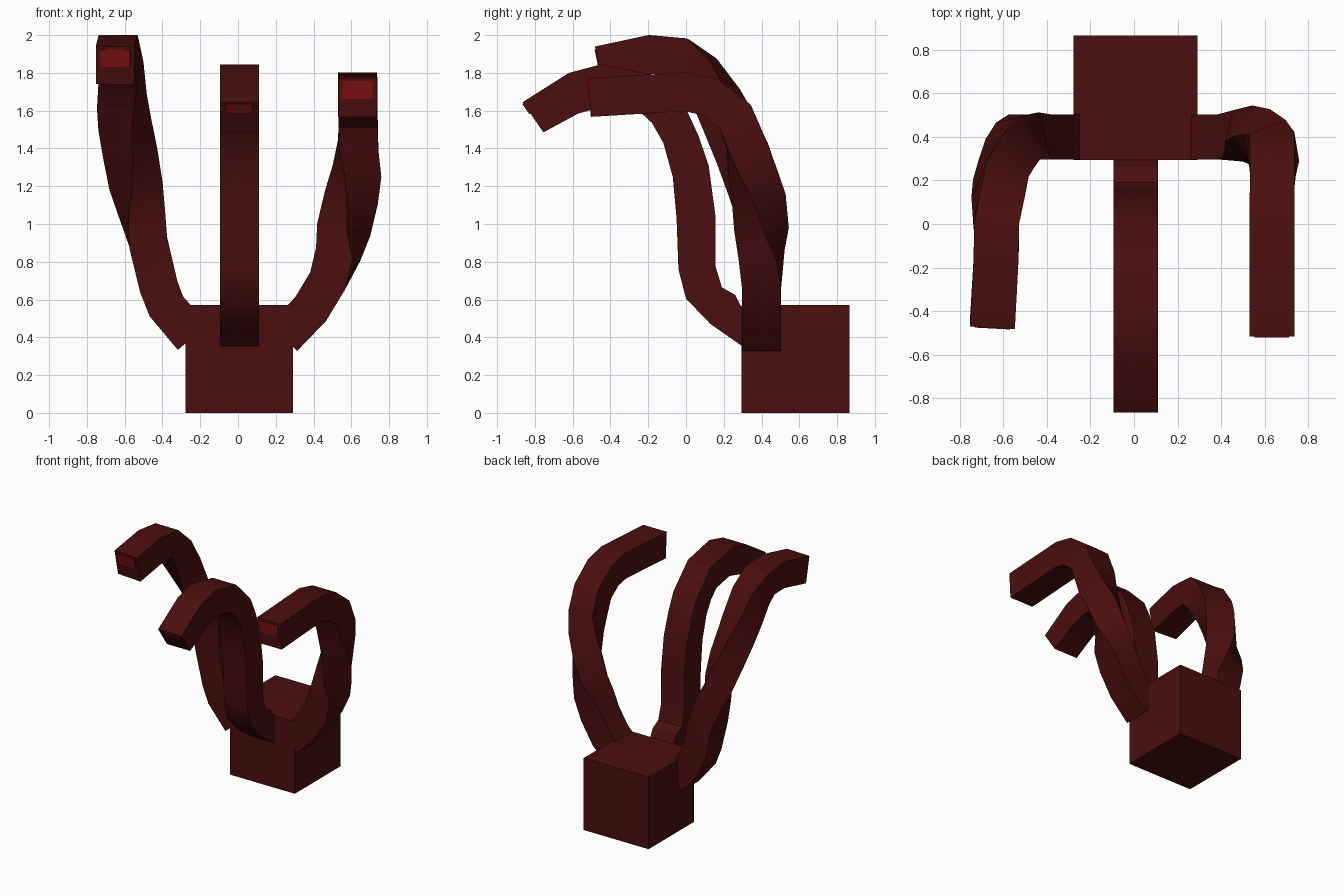
import bpy, bmesh, math
from mathutils import Vector, Matrix

if "Cube" in bpy.data.objects:
    bpy.data.objects.remove(bpy.data.objects["Cube"])

def material(name, rgb):
    m = bpy.data.materials.new(name)
    m.diffuse_color = (*rgb, 1)
    m.use_nodes = True
    m.node_tree.nodes["Principled BSDF"].inputs["Base Color"].default_value = m.diffuse_color
    return m

BODY = material("dark maroon", (0.07, 0.0045, 0.0045))
LENS = material("bright red", (0.2, 0.005, 0.006))
HALF = 0.103  # half width of the arms

def make_object(name, bm, mat, smooth=False):
    bmesh.ops.recalc_face_normals(bm, faces=bm.faces)
    me = bpy.data.meshes.new(name)
    bm.to_mesh(me)
    bm.free()
    me.materials.append(mat)
    ob = bpy.data.objects.new(name, me)
    bpy.context.collection.objects.link(ob)
    if smooth:
        bpy.ops.object.select_all(action='DESELECT')
        ob.select_set(True)
        bpy.context.view_layer.objects.active = ob
        bpy.ops.object.shade_smooth_by_angle(angle=math.radians(30))
    return ob

def loft(name, rings, mat, smooth=True):
    """Skin a row of four-cornered rings and cap both ends."""
    bm = bmesh.new()
    rows = [[bm.verts.new(p) for p in r] for r in rings]
    for a, b in zip(rows, rows[1:]):
        for i in range(4):
            j = (i + 1) % 4
            bm.faces.new((a[i], a[j], b[j], b[i]))
    bm.faces.new(rows[0])
    bm.faces.new(rows[-1])
    return make_object(name, bm, mat, smooth)

def lens(name, centre, t, up, half_h, lo, hi, half_w=0.08):
    """Thin plate on an arm tip; lo and hi run from -1 (bottom) to 1 (top)."""
    side = Vector((1, 0, 0))
    side = (side - t * side.dot(t)).normalized()
    corners = [(-half_w, lo), (half_w, lo), (half_w, hi), (-half_w, hi)]
    rings = [[centre + t * d + side * w + up * (half_h * h) for w, h in corners]
             for d in (-0.002, 0.007)]
    loft(name, rings, LENS, False)

def side_arm(name, path):
    """Square tube along (x, y, z, roll in degrees)."""
    pts = [Vector(p[:3]) for p in path]
    rings = []
    for i, p in enumerate(pts):
        d0 = (p - pts[max(i - 1, 0)]).normalized()
        d1 = (pts[min(i + 1, len(pts) - 1)] - p).normalized()
        t = (d0 + d1).normalized()
        u = Vector((1, 0, 0))
        u = (u - t * u.dot(t)).normalized()
        v = t.cross(u)
        rot = Matrix.Rotation(math.radians(path[i][3]), 3, t)
        ru, rv = rot @ u, rot @ v
        rings.append([p + (ru * a + rv * b) * HALF
                      for a, b in ((-1, -1), (1, -1), (1, 1), (-1, 1))])
    loft(name, rings, BODY)
    lens(name + "_lens", pts[-1], t, v, HALF, -0.08, 0.84)

# Base cube
bm = bmesh.new()
bmesh.ops.create_cube(bm, size=0.57, matrix=Matrix.Translation((0.007, 0.58, 0.285)))
make_object("base_block", bm, BODY)

# Middle arm: (y, z) of the lower and upper edge at each joint
joints = [((0.32, 0.34), (0.32, 0.55)), ((0.295, 0.355), (0.293, 0.56)),
          ((0.13, 0.47), (0.26, 0.625)), ((0, 0.605), (0.19, 0.665)),
          ((-0.04, 0.76), (0.155, 0.78)), ((-0.05, 1.03), (0.155, 1.05)),
          ((-0.07, 1.25), (0.12, 1.31)), ((-0.12, 1.43), (0.065, 1.47)),
          ((-0.18, 1.535), (0, 1.61)), ((-0.25, 1.6), (-0.18, 1.79)),
          ((-0.41, 1.63), (-0.45, 1.845)), ((-0.57, 1.585), (-0.62, 1.80)),
          ((-0.755, 1.485), (-0.865, 1.645))]
X0, X1 = -0.095, 0.11
loft("middle_arm", [[Vector((X0, *lo)), Vector((X1, *lo)), Vector((X1, *hi)), Vector((X0, *hi))]
                    for lo, hi in joints], BODY)
bottom, top = (Vector((0.005, *p)) for p in joints[-1])
up = (top - bottom).normalized()
lens("middle_arm_lens", (top + bottom) / 2, up.cross(Vector((1, 0, 0))) * -1
     if up.cross(Vector((1, 0, 0))).y > 0 else up.cross(Vector((1, 0, 0))),
     up, (top - bottom).length / 2, 0.25, 0.92, 0.073)

# Side arms
side_arm("left_arm", [
    (-0.24, 0.4, 0.40, 0), (-0.38, 0.4, 0.565, 0), (-0.42, 0.4, 0.67, 0),
    (-0.475, 0.4, 0.9, 0), (-0.51, 0.39, 1.06, 15), (-0.54, 0.36, 1.2, 35),
    (-0.57, 0.30, 1.37, 50), (-0.60, 0.23, 1.53, 60), (-0.615, 0.17, 1.65, 70),
    (-0.62, 0.07, 1.80, 80), (-0.63, -0.03, 1.885, 90), (-0.635, -0.19, 1.897, 90),
    (-0.65, -0.455, 1.84, 90)])
side_arm("right_arm", [
    (0.24, 0.4, 0.40, 0), (0.385, 0.4, 0.55, 0), (0.475, 0.4, 0.70, 0),
    (0.53, 0.4, 0.84, -12), (0.56, 0.4, 0.97, -38), (0.60, 0.385, 1.14, -55),
    (0.63, 0.35, 1.28, -72), (0.637, 0.32, 1.42, -88), (0.635, 0.26, 1.57, -90),
    (0.635, 0.13, 1.67, -90), (0.633, 0, 1.70, -90), (0.633, -0.51, 1.67, -90)])
